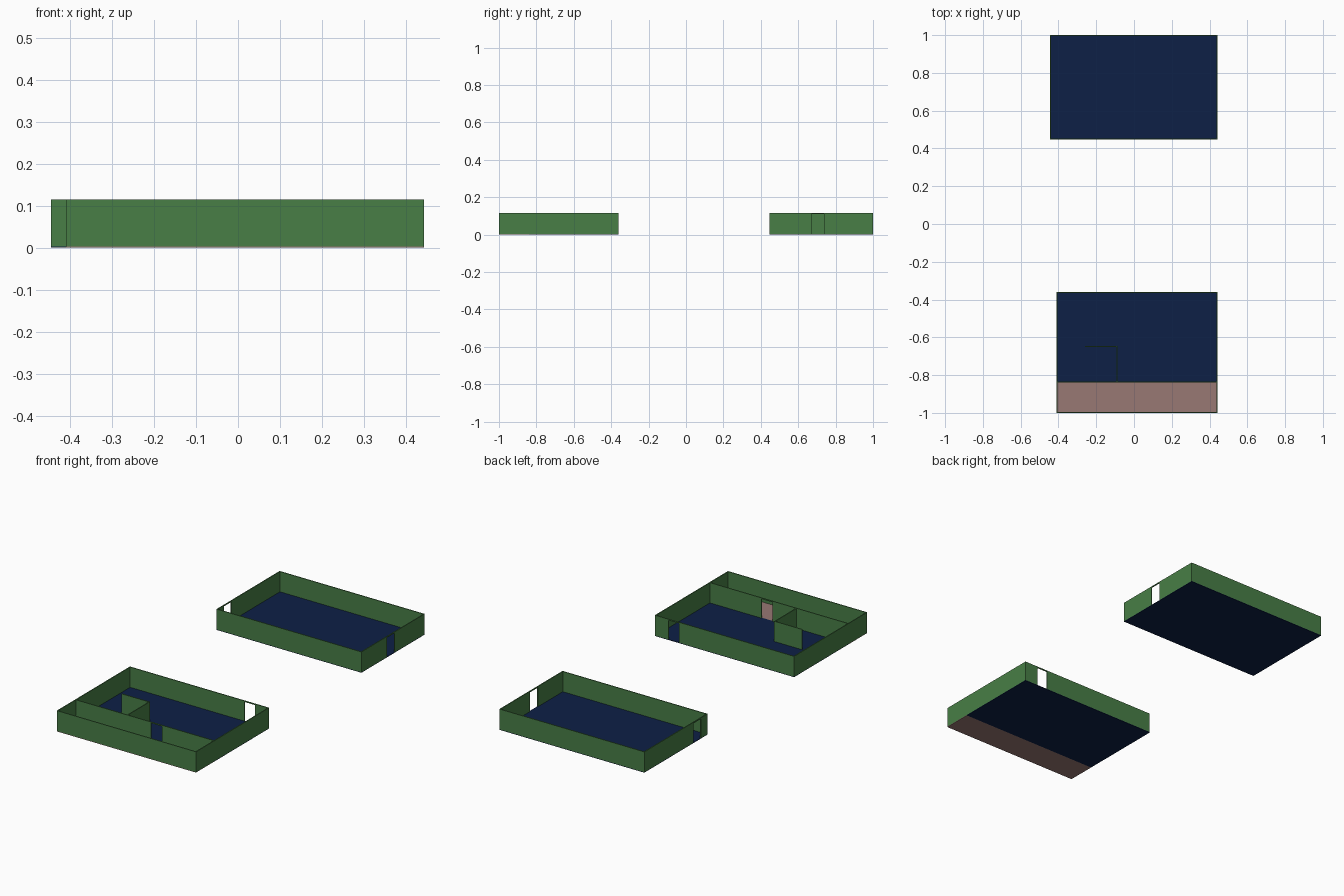
import bpy
import bmesh
from mathutils import Vector

cube = bpy.data.objects.get("Cube")
if cube:
    bpy.data.objects.remove(cube, do_unlink=True)

THICK = 0.005    # wall thickness
SLAB = 0.003     # floor thickness
TOP = 0.115      # wall top
DOOR_TOP = 0.109


def material(name, colour):
    mat = bpy.data.materials.new(name)
    mat.use_nodes = True
    mat.diffuse_color = (*colour, 1)
    mat.node_tree.nodes["Principled BSDF"].inputs["Base Color"].default_value = (*colour, 1)
    return mat


green = material("wall green", (0.065, 0.209, 0.061))
navy = material("floor navy", (0.004, 0.0144, 0.061))
pink = material("floor dusty pink", (0.314, 0.188, 0.175))


def extrude_outline(name, outline, offset, mat):
    """Make a solid by extruding a flat outline along an offset."""
    bm = bmesh.new()
    face = bm.faces.new([bm.verts.new(p) for p in outline])
    grown = bmesh.ops.extrude_face_region(bm, geom=[face], use_keep_orig=True)
    moved = [v for v in grown["geom"] if isinstance(v, bmesh.types.BMVert)]
    bmesh.ops.translate(bm, verts=moved, vec=Vector(offset))
    bmesh.ops.recalc_face_normals(bm, faces=bm.faces)
    mesh = bpy.data.meshes.new(name)
    bm.to_mesh(mesh)
    bm.free()
    mesh.materials.append(mat)
    obj = bpy.data.objects.new(name, mesh)
    bpy.context.collection.objects.link(obj)
    return obj


def floor(name, x0, x1, y0, y1, mat):
    outline = [(x0, y0, 0), (x1, y0, 0), (x1, y1, 0), (x0, y1, 0)]
    extrude_outline(name, outline, (0, 0, SLAB), mat)


def wall(name, axis, at, start, end, door=None):
    """Upright wall along x or y, with an optional doorway notch."""
    profile = [(start, SLAB)]
    if door:
        a, b = door
        profile += [(a, SLAB), (a, DOOR_TOP), (b, DOOR_TOP), (b, SLAB)]
    profile += [(end, SLAB), (end, TOP), (start, TOP)]
    if axis == "x":
        extrude_outline(name, [(u, at, z) for u, z in profile], (0, THICK, 0), green)
    else:
        extrude_outline(name, [(at, u, z) for u, z in profile], (THICK, 0, 0), green)


def enclosure(name, x0, x1, y0, y1, doors):
    """Four outer walls; doors maps a side to its doorway span."""
    wall(name + "_front_wall", "x", y0, x0, x1, doors.get("front"))
    wall(name + "_back_wall", "x", y1 - THICK, x0, x1, doors.get("back"))
    wall(name + "_right_wall", "y", x0, y0 + THICK, y1 - THICK, doors.get("right"))
    wall(name + "_left_wall", "y", x1 - THICK, y0 + THICK, y1 - THICK, doors.get("left"))


# Rear building: one open room with a doorway at each end
floor("rear_floor", -0.445, 0.443, 0.447, 1.0, navy)
enclosure("rear", -0.445, 0.443, 0.447, 1.0,
          {"right": (0.505, 0.572), "left": (0.67, 0.738)})

# Front building: main room and a narrow pink-floored strip
PART = -0.84
floor("front_main_floor", -0.41, 0.443, PART, -0.36, navy)
floor("front_strip_floor", -0.41, 0.443, -1.0, PART, pink)
enclosure("front", -0.41, 0.443, -1.0, -0.36, {"back": (0.294, 0.36)})
wall("front_partition", "x", PART, -0.41 + THICK, 0.443 - THICK, (0.055, 0.122))

# L-shaped screen inside the main room
wall("screen_long_wall", "x", -0.65, -0.26, -0.088)
wall("screen_short_wall", "y", -0.088 - THICK, PART + THICK, -0.65)
